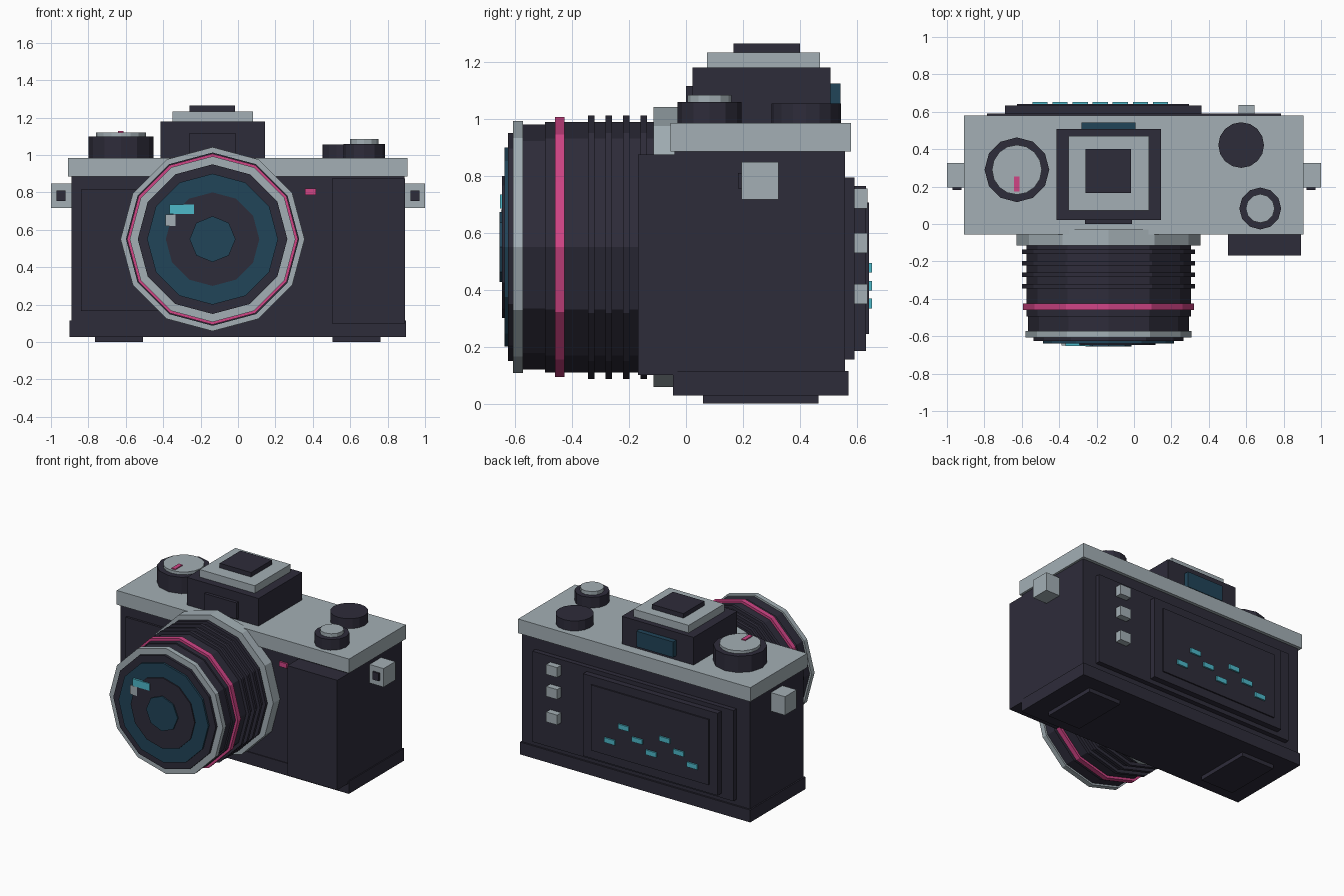
import bpy, bmesh
from mathutils import Matrix

cube = bpy.data.objects.get("Cube")
if cube:
    bpy.data.objects.remove(cube, do_unlink=True)


def material(name, r, g, b):
    m = bpy.data.materials.new(name)
    m.use_nodes = True
    m.diffuse_color = (r, g, b, 1)
    bsdf = next(n for n in m.node_tree.nodes if n.type == 'BSDF_PRINCIPLED')
    bsdf.inputs["Base Color"].default_value = (r, g, b, 1)
    return m


DARK = material("charcoal", 0.027, 0.025, 0.042)
SILVER = material("silver", 0.367, 0.429, 0.462)
TEAL = material("deep teal", 0.015, 0.058, 0.098)
PINK = material("pink", 0.63, 0.058, 0.235)
CYAN = material("cyan", 0.074, 0.479, 0.584)


def finish(name, bm, mat):
    mesh = bpy.data.meshes.new(name)
    bm.to_mesh(mesh)
    bm.free()
    mesh.materials.append(mat)
    ob = bpy.data.objects.new(name, mesh)
    bpy.context.collection.objects.link(ob)
    return ob


def box(name, mat, x, y, z):
    """Block between (low, high) pairs on each axis."""
    size = [b - a for a, b in (x, y, z)]
    mid = [(a + b) / 2 for a, b in (x, y, z)]
    bm = bmesh.new()
    bmesh.ops.create_cube(bm, size=1, matrix=Matrix.Translation(mid) @ Matrix.Diagonal((*size, 1)))
    return finish(name, bm, mat)


def disc(name, mat, r, center, lo, hi, axis='Z', sides=12):
    """Faceted cylinder; center is (x, y) for axis Z or (x, z) for axis Y."""
    mid = (lo + hi) / 2
    if axis == 'Z':
        place = Matrix.Translation((center[0], center[1], mid))
    else:
        place = Matrix.Translation((center[0], mid, center[1])) @ Matrix.Rotation(1.5707963, 4, 'X')
    bm = bmesh.new()
    bmesh.ops.create_cone(bm, cap_ends=True, segments=sides, radius1=r, radius2=r,
                          depth=hi - lo, matrix=place)
    return finish(name, bm, mat)


# Body shell, plates and grip
box("body", DARK, (-0.89, 0.89), (-0.04, 0.558), (0.1, 0.89))
box("bottom_plate", DARK, (-0.9, 0.897), (-0.045, 0.57), (0.028, 0.115))
box("top_plate", SILVER, (-0.908, 0.905), (-0.055, 0.58), (0.885, 0.985))
box("grip", DARK, (0.503, 0.892), (-0.168, -0.03), (0.1, 0.875))
box("front_panel", DARK, (-0.84, -0.3), (-0.055, -0.03), (0.165, 0.815))
box("front_lamp", PINK, (0.357, 0.417), (-0.053, -0.03), (0.787, 0.82))
for side, x in (("right", -0.637), ("left", 0.633)):
    box(side + "_foot", DARK, (x - 0.128, x + 0.128), (0.06, 0.465), (0, 0.04))

# Strap lugs
for side, s in (("right", -1), ("left", 1)):
    box(side + "_lug", SILVER, sorted((s * 0.88, s)), (0.195, 0.325), (0.717, 0.848))
    box(side + "_lug_hole", DARK, sorted((s * 0.922, s * 0.97)), (0.183, 0.2), (0.755, 0.81))

# Prism housing, accessory shoe and eyepiece
box("prism", DARK, (-0.415, 0.145), (0.022, 0.508), (0.97, 1.18))
box("prism_front_panel", DARK, (-0.263, -0.01), (0, 0.03), (1.0, 1.115))
box("prism_cap", SILVER, (-0.35, 0.08), (0.073, 0.47), (1.18, 1.233))
box("shoe", DARK, (-0.26, -0.015), (0.167, 0.4), (1.23, 1.265))
box("eyepiece", TEAL, (-0.28, 0.008), (0.5, 0.543), (1.015, 1.125))

# Top controls
dial = (-0.626, 0.29)
disc("speed_dial", DARK, 0.173, dial, 0.97, 1.1)
disc("speed_dial_cap", SILVER, 0.133, dial, 1.09, 1.12, sides=16)
box("speed_dial_mark", PINK, (-0.641, -0.612), (0.175, 0.255), (1.11, 1.127))
disc("rewind_knob", DARK, 0.122, (0.573, 0.422), 0.97, 1.055, sides=16)
shutter = (0.675, 0.083)
disc("shutter_base", DARK, 0.112, shutter, 0.97, 1.06)
disc("shutter_button", SILVER, 0.077, shutter, 1.05, 1.085)

# Lens barrel and rings, stacked along y
LENS = (-0.136, 0.55)
for name, mat, r, lo, hi, sides in (
        ("lens_mount", SILVER, 0.492, -0.115, -0.03, 12),
        ("lens_barrel", DARK, 0.44, -0.495, -0.05, 12),
        ("lens_front_barrel", DARK, 0.43, -0.59, -0.48, 12),
        ("lens_pink_ring", PINK, 0.457, -0.461, -0.426, 12),
        ("lens_silver_rim", SILVER, 0.443, -0.607, -0.572, 12),
        ("lens_inner_rim", DARK, 0.4, -0.625, -0.6, 12),
        ("lens_outer_glass", TEAL, 0.35, -0.638, -0.62, 12),
        ("lens_inner_ring", DARK, 0.25, -0.646, -0.63, 12),
        ("lens_center_glass", TEAL, 0.123, -0.655, -0.64, 8)):
    disc(name, mat, r, LENS, lo, hi, 'Y', sides)
for i in range(4):
    y = -0.333 + i * 0.0615
    disc(f"focus_ridge_{i + 1}", DARK, 0.463, LENS, y - 0.011, y + 0.011, 'Y')
box("glint_large", CYAN, (-0.365, -0.235), (-0.653, -0.636), (0.685, 0.735))
box("glint_small", SILVER, (-0.387, -0.335), (-0.649, -0.636), (0.62, 0.682))

# Back door, screen and buttons
box("back_door", DARK, (-0.785, 0.785), (0.55, 0.592), (0.155, 0.795))
box("screen_frame", DARK, (-0.69, 0.36), (0.58, 0.633), (0.185, 0.765))
box("screen", DARK, (-0.625, 0.293), (0.62, 0.642), (0.245, 0.707))
for i, z in enumerate((0.72, 0.565, 0.385)):
    box(f"back_button_{i + 1}", SILVER, (0.56, 0.645), (0.58, 0.637), (z - 0.035, z + 0.035))

# Stepped readout marks on the screen
for i in range(7):
    x = -0.503 + i * 0.1075
    z = 0.352 + (i % 3) * 0.0625
    box(f"readout_{i + 1}", CYAN, (x - 0.041, x + 0.041), (0.64, 0.653), (z - 0.017, z + 0.017))
